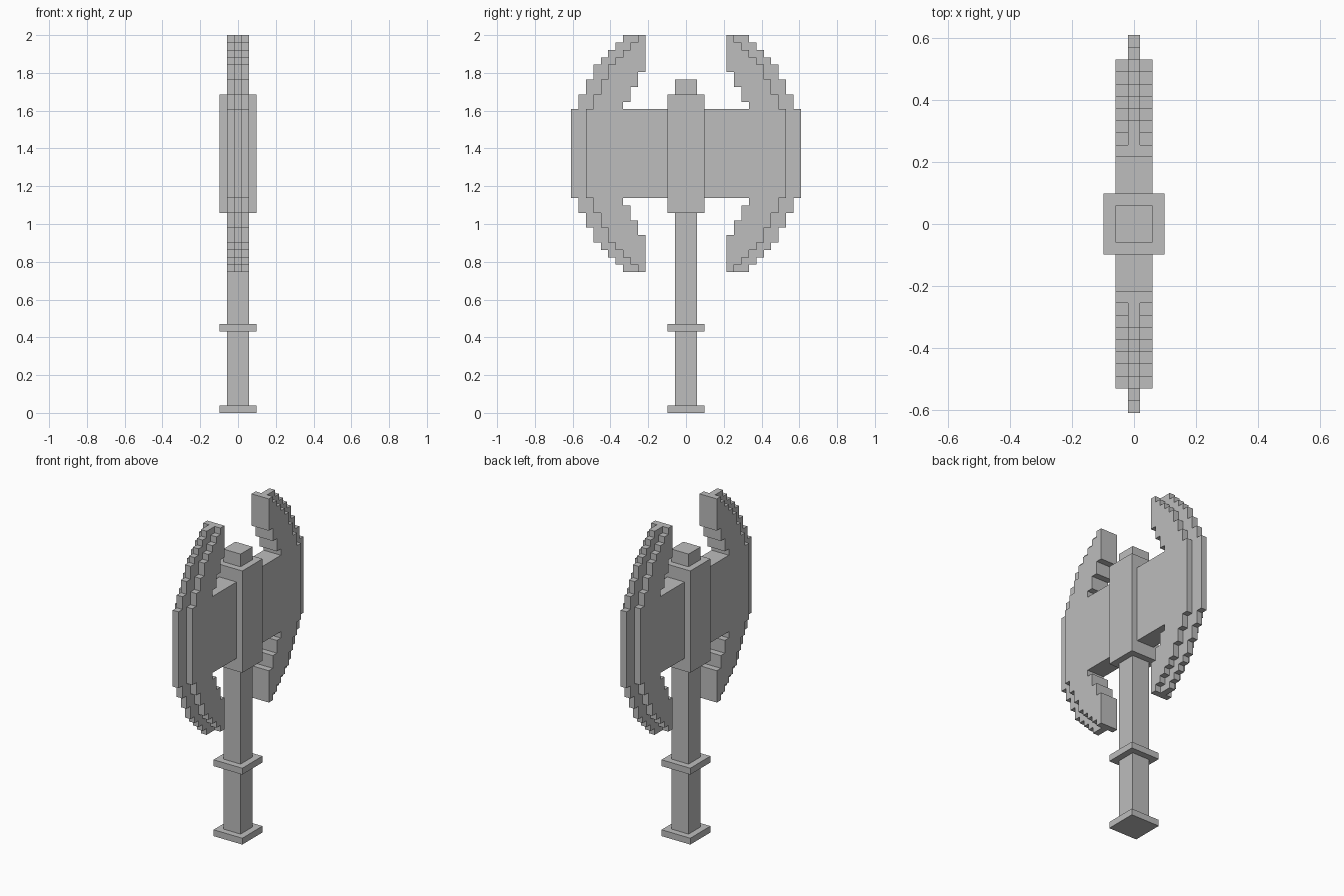
import bpy, bmesh

U = 2 / 51          # size of one block
MID = 35            # height of the blade centre, in blocks

cube = bpy.data.objects.get("Cube")
if cube:
    bpy.data.objects.remove(cube, do_unlink=True)

grey = bpy.data.materials.new("plain grey")
grey.use_nodes = True
colour = (0.51, 0.51, 0.51, 1)
grey.diffuse_color = colour
grey.node_tree.nodes["Principled BSDF"].inputs["Base Color"].default_value = colour


def finish(name, bm):
    bmesh.ops.recalc_face_normals(bm, faces=bm.faces)
    mesh = bpy.data.meshes.new(name)
    bm.to_mesh(mesh)
    bm.free()
    mesh.materials.append(grey)
    obj = bpy.data.objects.new(name, mesh)
    bpy.context.collection.objects.link(obj)
    return obj


def square_post(name, half, bottom, top):
    """Square block centred on the axis, sizes in blocks."""
    bm = bmesh.new()
    bmesh.ops.create_cube(bm, size=1)
    for v in bm.verts:
        v.co.x *= 2 * half * U
        v.co.y *= 2 * half * U
        v.co.z = (top if v.co.z > 0 else bottom) * U
    return finish(name, bm)


def plate(name, upper_half, half_thick):
    """Extrude a profile, mirrored in height, and mirror it to the other side."""
    lower_half = [(y, -z) for y, z in reversed(upper_half)]
    bm = bmesh.new()
    verts = [bm.verts.new((-half_thick * U, y * U, (MID + z) * U))
             for y, z in upper_half + lower_half]
    face = bm.faces.new(verts)
    moved = bmesh.ops.extrude_face_region(bm, geom=[face])["geom"]
    bmesh.ops.translate(bm, vec=(2 * half_thick * U, 0, 0),
                        verts=[g for g in moved if isinstance(g, bmesh.types.BMVert)])
    obj = finish(name, bm)
    mirror = obj.modifiers.new("other side", 'MIRROR')
    mirror.use_axis = (False, True, False)
    mirror.use_mirror_merge = False
    return obj


def stairs(start, tops):
    """Stepped curve going up and inward by one block per step."""
    points = []
    for i, z in enumerate(tops):
        if i:
            points.append((start - i, tops[i - 1]))
        points.append((start - i, z))
    return points


# Handle with its rings, and the head socket
square_post("shaft", 1.5, 0, 45)
square_post("pommel", 2.5, 0, 1)
square_post("grip_ring", 2.5, 11, 12)
square_post("head_socket", 2.5, 27, 43)

# Thick crescent blades joined to the socket
steps = [6, 8, 10, 12, 13, 14, 15, 16]
body_curve = stairs(13.5, steps)
inner_curve = [(5.5, 16)] + stairs(8.5, [7, 9, 11])[:0:-1]
inner_curve = [(5.5, 16), (5.5, 11), (6.5, 11), (6.5, 9), (7.5, 9),
               (7.5, 7), (8.5, 7), (8.5, 6), (2.5, 6)]
plate("blade_body", body_curve + inner_curve, 1.5)

# Thin cutting edges along the outside of the blades
edge_curve = stairs(15.5, steps)
plate("cutting_edge", edge_curve + body_curve[::-1], 0.5)
